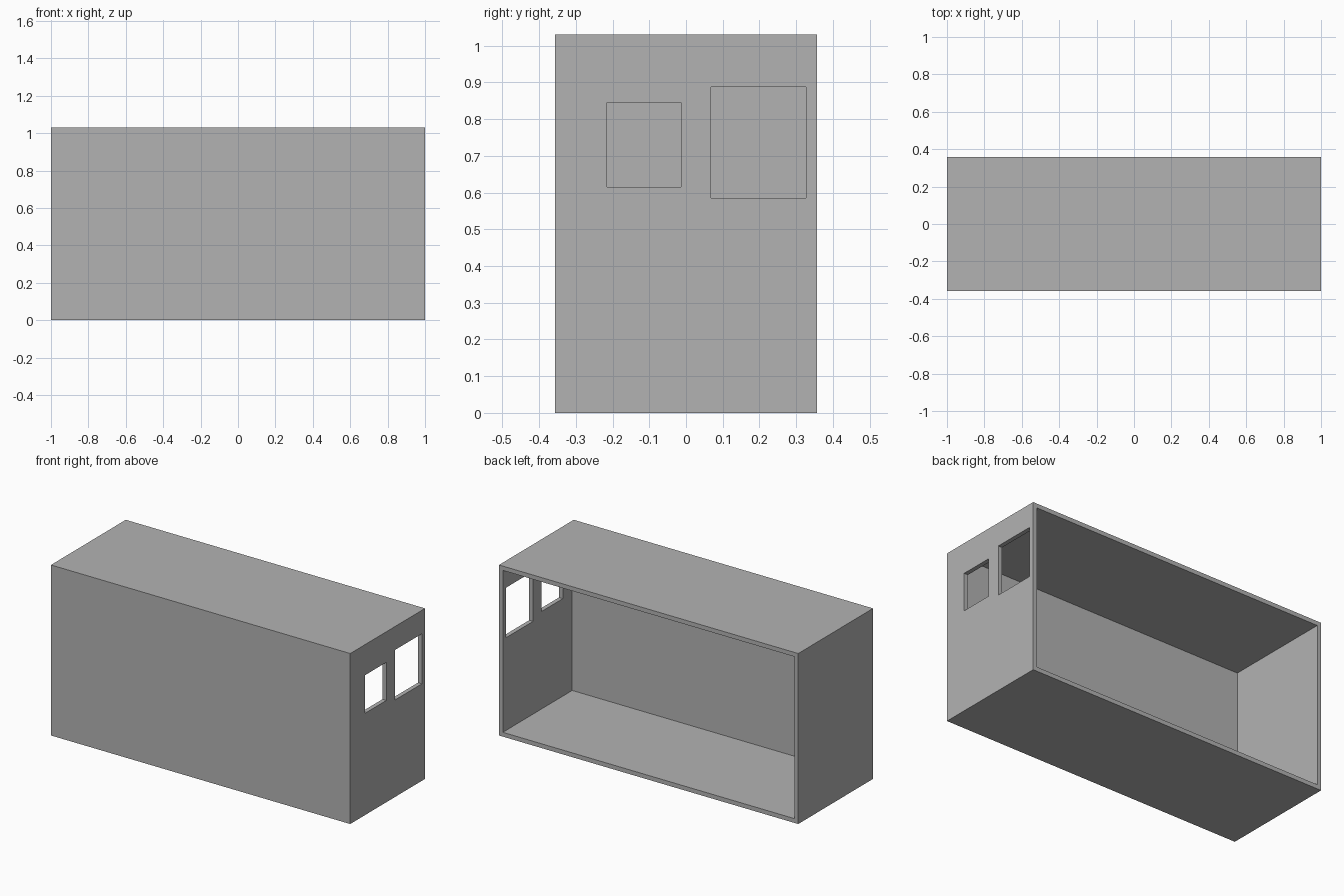
import bpy
from mathutils import Vector

cube = bpy.data.objects.get("Cube")
if cube:
    bpy.data.objects.remove(cube, do_unlink=True)

# One plain grey
grey = bpy.data.materials.new("light_grey")
grey.use_nodes = True
colour = (0.45, 0.45, 0.45, 1)
grey.diffuse_color = colour
grey.node_tree.nodes["Principled BSDF"].inputs["Base Color"].default_value = colour


def box(name, low, high):
    low, high = Vector(low), Vector(high)
    bpy.ops.mesh.primitive_cube_add(size=1, location=(low + high) / 2)
    ob = bpy.context.object
    ob.name = name
    ob.scale = high - low
    bpy.ops.object.transform_apply(location=False, rotation=False, scale=True)
    ob.data.materials.append(grey)
    return ob


def cut(target, name, low, high):
    cutter = box(name, low, high)
    cutter.hide_render = True
    mod = target.modifiers.new(name, "BOOLEAN")
    mod.operation = "DIFFERENCE"
    mod.solver = "EXACT"
    mod.object = cutter
    bpy.context.view_layer.objects.active = target
    bpy.ops.object.modifier_apply(modifier=name)
    bpy.data.objects.remove(cutter, do_unlink=True)


depth, height, wall, front_wall = 0.357, 1.03, 0.026, 0.052

# Shell, hollow and open at the back
shell = box("container_shell", (-1, -depth, 0), (1, depth, height))
cut(shell, "interior_cutter", (-1 + wall, -depth + front_wall, wall),
    (1 - wall, depth + 0.1, height - wall))

# Two window openings in the left end wall
cut(shell, "small_window_cutter", (0.9, -0.215, 0.615), (1.1, -0.013, 0.845))
cut(shell, "large_window_cutter", (0.9, 0.068, 0.586), (1.1, 0.327, 0.888))
